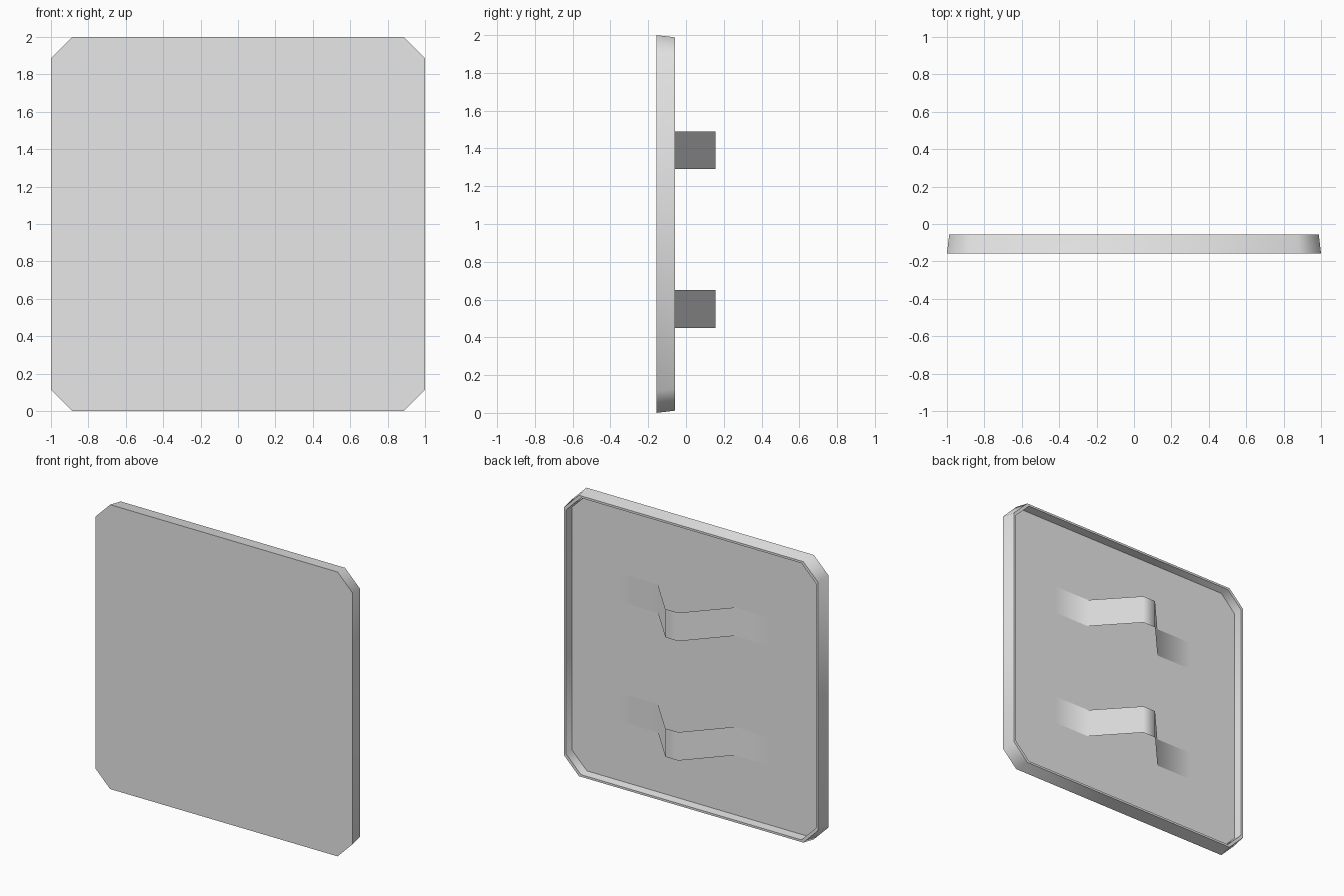
import bpy, bmesh, math

if "Cube" in bpy.data.objects:
    bpy.data.objects.remove(bpy.data.objects["Cube"], do_unlink=True)

grey = bpy.data.materials.new("light_grey")
grey.use_nodes = True
grey.diffuse_color = (0.8, 0.8, 0.8, 1)
grey.node_tree.nodes["Principled BSDF"].inputs["Base Color"].default_value = (0.8, 0.8, 0.8, 1)


def add_object(name, bm, smooth_angle):
    mesh = bpy.data.meshes.new(name)
    bm.to_mesh(mesh)
    bm.free()
    mesh.materials.append(grey)
    obj = bpy.data.objects.new(name, mesh)
    bpy.context.collection.objects.link(obj)
    bpy.ops.object.select_all(action='DESELECT')
    obj.select_set(True)
    bpy.context.view_layer.objects.active = obj
    bpy.ops.object.shade_smooth_by_angle(angle=math.radians(smooth_angle))
    return obj


def octagon(bm, half, y, cut=0.115):
    """Ring of a square with chamfered corners, centred at z = 1."""
    a, b = half, half - cut
    points = [(b, a), (a, b), (a, -b), (b, -a), (-b, -a), (-a, -b), (-a, b), (-b, a)]
    return [bm.verts.new((x, y, 1 + z)) for x, z in points]


# Shield plate: front face, tapered edge, thin back lip and recessed back
bm = bmesh.new()
rings = [octagon(bm, half, y) for half, y in
         [(1.0, -0.157), (0.988, -0.057), (0.973, -0.057), (0.97, -0.12)]]
for r0, r1 in zip(rings, rings[1:]):
    for i in range(8):
        j = (i + 1) % 8
        bm.faces.new((r0[i], r0[j], r1[j], r1[i]))
bm.faces.new(rings[0])
bm.faces.new(rings[-1])
bmesh.ops.recalc_face_normals(bm, faces=bm.faces)
add_object("shield_plate", bm, 50)

# Two thin bent straps with flat end tabs on the back
half_profile = [(0.58, -0.117), (0.30, -0.117), (0.05, 0.157)]
profile = half_profile + [(-x, y) for x, y in reversed(half_profile)]
for name, bottom in (("lower_strap", 0.45), ("upper_strap", 1.29)):
    bm = bmesh.new()
    low = [bm.verts.new((x, y, bottom)) for x, y in profile]
    high = [bm.verts.new((x, y, bottom + 0.2)) for x, y in profile]
    for i in range(len(profile) - 1):
        bm.faces.new((low[i], low[i + 1], high[i + 1], high[i]))
    bm.normal_update()
    if bm.faces[:][0].normal.y < 0:
        bmesh.ops.reverse_faces(bm, faces=bm.faces[:])
    add_object(name, bm, 80)
